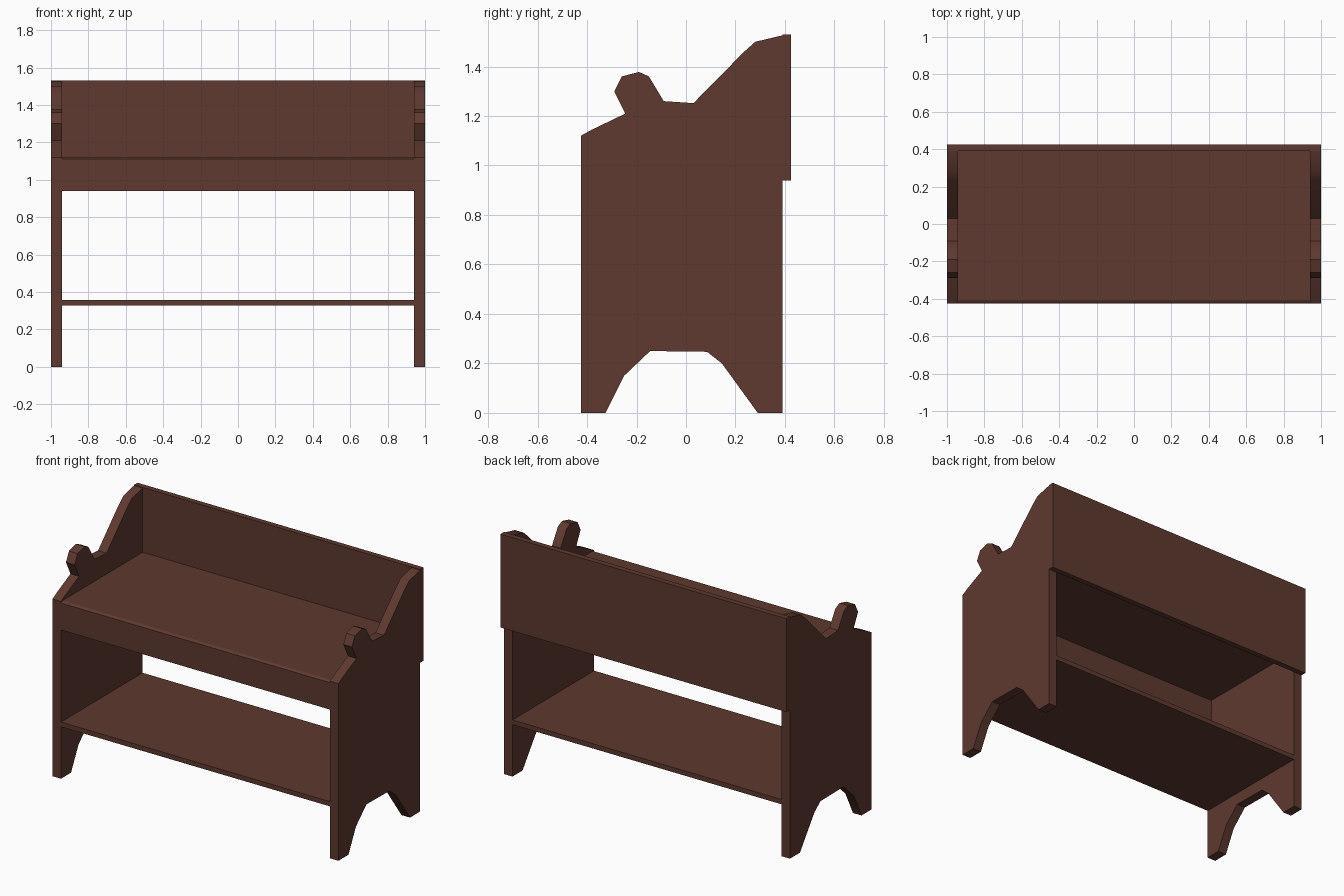
import bpy, bmesh, math

if "Cube" in bpy.data.objects:
    bpy.data.objects.remove(bpy.data.objects["Cube"])

wood = bpy.data.materials.new("dark brown wood")
wood.diffuse_color = (0.112, 0.041, 0.029, 1.0)
wood.use_nodes = True
wood.node_tree.nodes["Principled BSDF"].inputs["Base Color"].default_value = wood.diffuse_color


def make_object(name, bm):
    bmesh.ops.recalc_face_normals(bm, faces=bm.faces)
    mesh = bpy.data.meshes.new(name)
    bm.to_mesh(mesh)
    bm.free()
    mesh.materials.append(wood)
    obj = bpy.data.objects.new(name, mesh)
    bpy.context.collection.objects.link(obj)
    return obj


def extrude_profile(name, profile, x0, x1):
    """Extrude a closed (y, z) outline along x."""
    bm = bmesh.new()
    face = bm.faces.new([bm.verts.new((x0, y, z)) for y, z in profile])
    moved = bmesh.ops.extrude_face_region(bm, geom=[face])["geom"]
    verts = [g for g in moved if isinstance(g, bmesh.types.BMVert)]
    bmesh.ops.translate(bm, verts=verts, vec=(x1 - x0, 0, 0))
    return make_object(name, bm)


def board(name, x, y0, y1, z0, z1):
    return extrude_profile(name, [(y0, z0), (y1, z0), (y1, z1), (y0, z1)], -x, x)


# Side panels: cut-out feet, knob-shaped arm and rising back
side = [
    (-0.425, 0), (-0.325, 0), (-0.25, 0.15), (-0.145, 0.25), (0.085, 0.247),
    (0.145, 0.20), (0.29, 0), (0.39, 0), (0.39, 1.526), (0.28, 1.50),
    (0.235, 1.46), (0.03, 1.252), (-0.09, 1.26), (-0.15, 1.36),
    (-0.19, 1.378), (-0.26, 1.36), (-0.29, 1.30), (-0.245, 1.21),
    (-0.38, 1.145), (-0.425, 1.12),
]
for label, s in (("left", -1), ("right", 1)):
    panel = extrude_profile(label + "_side_panel", side, s * 0.94, s * 1.0)
    bpy.ops.object.select_all(action="DESELECT")
    panel.select_set(True)
    bpy.context.view_layer.objects.active = panel
    bpy.ops.object.shade_smooth_by_angle(angle=math.radians(35))

# Back board covers the rear edges of both side panels
board("back_board", 1.0, 0.39, 0.425, 0.94, 1.53)

# Seat with a slightly eased front edge
extrude_profile("seat", [(-0.425, 1.085), (0.39, 1.085), (0.39, 1.12),
                         (-0.41, 1.12), (-0.425, 1.11)], -0.94, 0.94)

# Front apron under the seat, and the lower shelf
board("front_apron", 0.94, -0.425, -0.39, 0.94, 1.085)
board("lower_shelf", 0.94, -0.425, 0.39, 0.328, 0.358)
